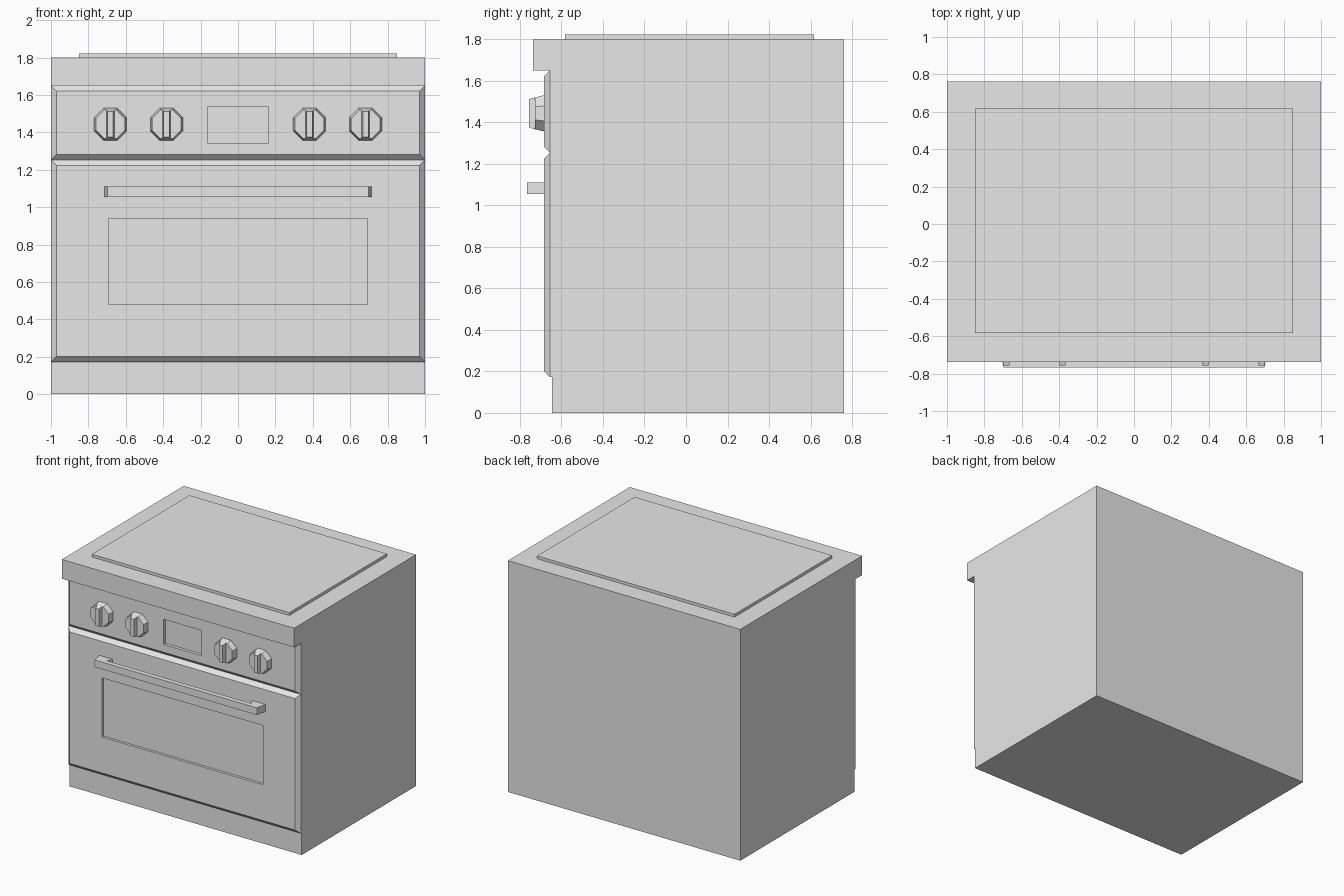
import bpy
import bmesh
from math import cos, sin, pi

cube = bpy.data.objects.get("Cube")
if cube:
    bpy.data.objects.remove(cube, do_unlink=True)

grey = bpy.data.materials.new("light grey")
grey.diffuse_color = (0.8, 0.8, 0.8, 1)
grey.use_nodes = True
grey.node_tree.nodes["Principled BSDF"].inputs["Base Color"].default_value = (0.8, 0.8, 0.8, 1)


def loft(name, rings):
    """Skin a stack of matching point rings and cap both ends."""
    bm = bmesh.new()
    loops = [[bm.verts.new(p) for p in ring] for ring in rings]
    for a, b in zip(loops, loops[1:]):
        for i in range(len(a)):
            j = (i + 1) % len(a)
            bm.faces.new((a[i], a[j], b[j], b[i]))
    bm.faces.new(loops[0])
    bm.faces.new(loops[-1])
    bmesh.ops.recalc_face_normals(bm, faces=bm.faces)
    mesh = bpy.data.meshes.new(name)
    bm.to_mesh(mesh)
    bm.free()
    mesh.materials.append(grey)
    obj = bpy.data.objects.new(name, mesh)
    bpy.context.collection.objects.link(obj)
    return obj


def rect(x0, x1, z0, z1, y):
    return [(x0, y, z0), (x1, y, z0), (x1, y, z1), (x0, y, z1)]


def octagon(x, z, apothem, y):
    r = apothem / cos(pi / 8)
    angles = [pi / 8 + i * pi / 4 for i in range(8)]
    return [(x + r * cos(a), y, z + r * sin(a)) for a in angles]


BACK, KICK, EDGE, FACE = 0.761, -0.645, -0.655, -0.684

# Body with the overhanging worktop
profile = [(BACK, 0), (KICK, 0), (KICK, 1.65), (-0.737, 1.65), (-0.737, 1.8), (BACK, 1.8)]
loft("body", [[(x, y, z) for y, z in profile] for x in (-1, 1)])

# Raised cooktop plate
loft("cooktop", [[(x, y, z) for x, y in ((-0.85, -0.583), (0.85, -0.583), (0.85, 0.617), (-0.85, 0.617))]
                 for z in (1.8, 1.822)])


# Bevelled fronts, each with a recessed opening
def front(name, z0, z1, opening, depth):
    c = 0.029
    loft(name, [rect(-1, 1, z0, z1, KICK),
                rect(-1, 1, z0, z1, EDGE),
                rect(-1 + c, 1 - c, z0 + c, z1 - c, FACE),
                rect(*opening, FACE),
                rect(*opening, FACE + depth)])


front("oven_door", 0.172, 1.253, (-0.693, 0.693, 0.48, 0.94), 0.02)
front("control_panel", 1.253, 1.65, (-0.163, 0.163, 1.342, 1.538), 0.025)

# Door handle: bar and tapered end mounts as one U-shaped extrusion
outline = [(-0.714, FACE), (-0.698, -0.766), (0.698, -0.766), (0.714, FACE),
           (0.6, FACE), (0.62, -0.727), (-0.62, -0.727), (-0.6, FACE)]
loft("door_handle", [[(x, y, z) for x, y in outline] for z in (1.055, 1.11)])

# Knobs: tapered octagonal base with a vertical grip
KZ = 1.443
for i, x in enumerate((-0.682, -0.382, 0.382, 0.682), 1):
    loft(f"knob_base_{i}", [octagon(x, KZ, 0.087, FACE), octagon(x, KZ, 0.077, -0.727)])
    loft(f"knob_grip_{i}", [rect(x - w, x + w, KZ - h, KZ + h, y)
                            for w, h, y in ((0.022, 0.077, -0.727), (0.015, 0.068, -0.757))])
